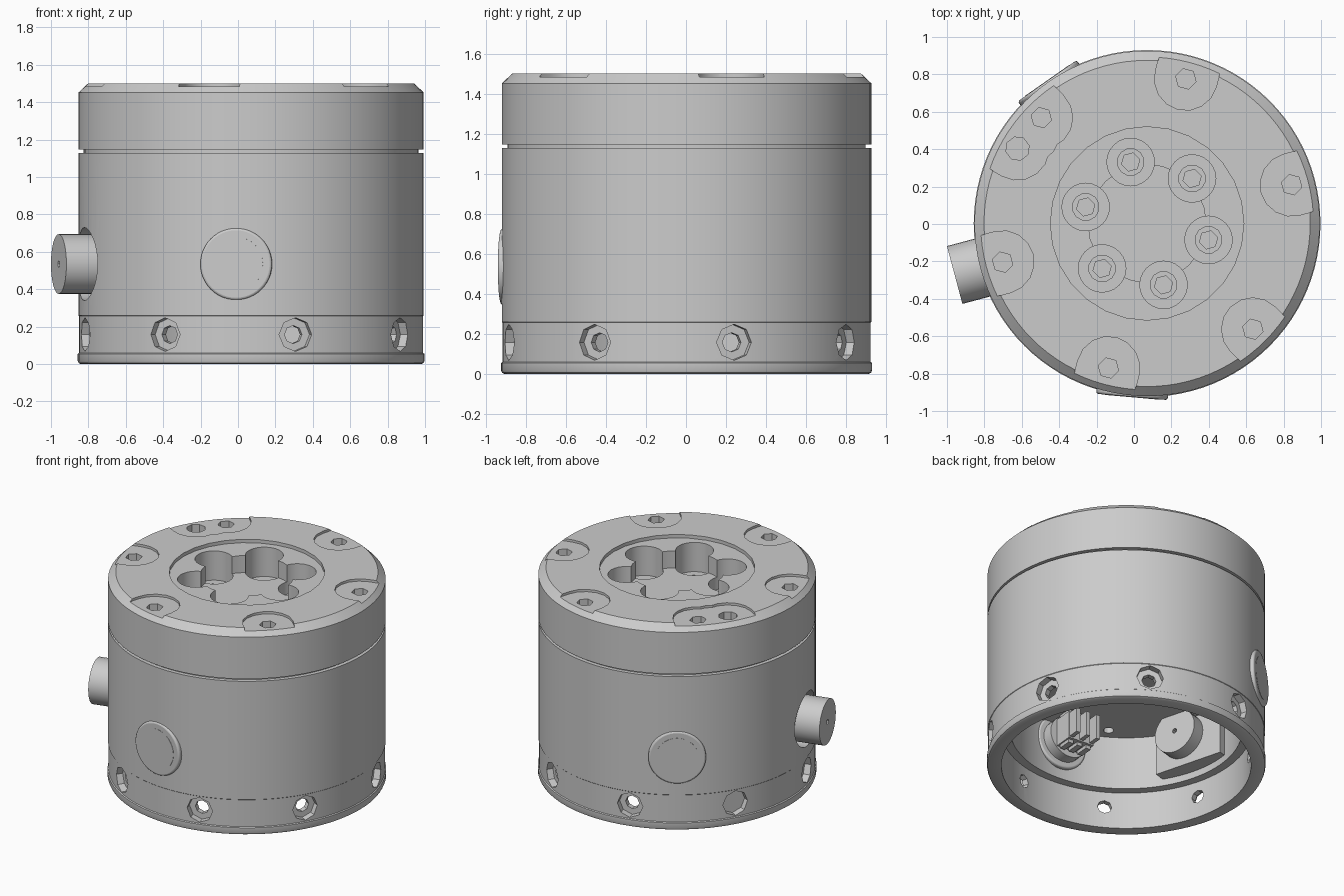
import bpy, bmesh, math
from mathutils import Matrix, Vector

if "Cube" in bpy.data.objects:
    bpy.data.objects.remove(bpy.data.objects["Cube"])

CX, CY = 0.07, 0.003          # axis of the round housing
PORT_Z = 0.535


def make(name, bm):
    bmesh.ops.recalc_face_normals(bm, faces=bm.faces)
    me = bpy.data.meshes.new(name)
    bm.to_mesh(me)
    bm.free()
    ob = bpy.data.objects.new(name, me)
    bpy.context.collection.objects.link(ob)
    return ob


def frame(ang, t=0.0, s=0.0, z=0.0):
    """Local frame: x radial, y tangential, z up, measured from the housing axis."""
    return (Matrix.Translation((CX, CY, 0)) @ Matrix.Rotation(math.radians(ang), 4, 'Z')
            @ Matrix.Translation((t, s, z)))


def lathe(name, profile, n=96):
    bm = bmesh.new()
    vs = [bm.verts.new((r, 0, z)) for r, z in profile]
    es = [bm.edges.new(p) for p in zip(vs, vs[1:])]
    bmesh.ops.spin(bm, geom=vs + es, cent=(0, 0, 0), axis=(0, 0, 1),
                   angle=2 * math.pi, steps=n)
    bmesh.ops.remove_doubles(bm, verts=bm.verts, dist=1e-5)
    bmesh.ops.translate(bm, verts=bm.verts, vec=(CX, CY, 0))
    return make(name, bm)


def cone(name, m, depth, r, n):
    bm = bmesh.new()
    bmesh.ops.create_cone(bm, cap_ends=True, segments=n, radius1=r, radius2=r,
                          depth=depth, matrix=m)
    return make(name, bm)


def vert(name, ang, rad, z0, z1, r, n=24):
    return cone(name, frame(ang, rad, 0, (z0 + z1) / 2), z1 - z0, r, n)


def rod(name, ang, t0, t1, z, r, n=32):
    m = frame(ang, (t0 + t1) / 2, 0, z) @ Matrix.Rotation(math.pi / 2, 4, 'Y')
    return cone(name, m, t1 - t0, r, n)


def box(name, ang, t, s, z):
    bm = bmesh.new()
    m = frame(ang, sum(t) / 2, sum(s) / 2, sum(z) / 2)
    m = m @ Matrix.Diagonal((t[1] - t[0], s[1] - s[0], z[1] - z[0], 1))
    bmesh.ops.create_cube(bm, size=1, matrix=m)
    return make(name, bm)


def u_pocket(ang, rad, r, z0, z1):
    """U-shaped prism, open towards the rim."""
    pts = [(r * math.cos(a), r * math.sin(a))
           for a in (math.radians(90 + 22.5 * i) for i in range(9))]
    pts += [(0.3, -r), (0.3, r)]
    bm = bmesh.new()
    f = bm.faces.new([bm.verts.new((x, y, z0)) for x, y in pts])
    ext = bmesh.ops.extrude_face_region(bm, geom=[f])['geom']
    bmesh.ops.translate(bm, vec=(0, 0, z1 - z0),
                        verts=[v for v in ext if isinstance(v, bmesh.types.BMVert)])
    bm.transform(frame(ang, rad))
    return make('pocket_cutter', bm)


def cut(target, cutter):
    cutter.hide_render = True
    mod = target.modifiers.new('cut', 'BOOLEAN')
    mod.operation = 'DIFFERENCE'
    mod.solver = 'EXACT'
    mod.object = cutter
    bpy.context.view_layer.objects.active = target
    bpy.ops.object.modifier_apply(modifier=mod.name)
    bpy.data.objects.remove(cutter, do_unlink=True)


# Main housing, hollow from below
housing = lathe('housing', [
    (0, 0.66), (0.77, 0.66), (0.77, 0.27), (0.83, 0.27), (0.83, 0.0), (0.91, 0.0),
    (0.922, 0.006), (0.927, 0.018), (0.927, 0.055), (0.92, 0.06), (0.92, 0.257),
    (0.923, 0.26), (0.923, 1.128), (0.895, 1.128), (0.895, 1.146), (0, 1.146)])

# Screw holes round the skirt
for i in range(8):
    a = 15 + 45 * i
    cut(housing, rod('c', a, 0.87, 1.0, 0.158, 0.09, 8))
    cut(housing, rod('c', a, 0.7, 1.0, 0.158, 0.048, 8))

# Open port for the side connector, and holes in the inner ceiling
cut(housing, rod('c', 195, 0.79, 1.0, PORT_Z, 0.195))
for i in range(6):
    cut(housing, vert('c', 240 + 60 * i, 0.68, 0.5, 0.72, 0.035, 12))

# Top flange with a chamfered rim
flange = lathe('top_flange', [
    (0, 1.146), (0.923, 1.146), (0.923, 1.452), (0.872, 1.5), (0, 1.5)])

# Central recess, pit and six counterbores
cut(flange, vert('c', 0, 0, 1.475, 1.6, 0.517, 28))
cut(flange, vert('c', 0, 0, 1.35, 1.6, 0.315, 24))
for i in range(6):
    a = 45 + 60 * i
    cut(flange, vert('c', a, 0.34, 1.26, 1.6, 0.127, 24))
    cut(flange, vert('c', a, 0.34, 1.23, 1.6, 0.072, 12))
    cut(flange, vert('c', a, 0.34, 1.17, 1.6, 0.05, 6))

# Shallow rim pockets with their screw holes
for a in (75, 15, -45, -105, -165, 135, 142.5, 150):
    cut(flange, u_pocket(a, 0.80, 0.168, 1.483, 1.6))
for a in (75, 15, -45, -105, -165, 135, 150):
    cut(flange, vert('c', a, 0.80, 1.40, 1.6, 0.064 if a == 150 else 0.056, 6 if a != 150 else 8))

parts = [housing, flange]

# Closed side ports: rounded plug, raised face, inner collar and electrical connector
for k, a in enumerate((-95, 125)):
    plug = rod(f'port_plug_{k}', a, 0.74, 0.931, PORT_Z, 0.192, 48)
    bev = plug.modifiers.new('round', 'BEVEL')
    bev.width, bev.segments, bev.limit_method = 0.012, 3, 'ANGLE'
    parts += [plug,
              rod(f'port_face_{k}', a, 0.9, 0.933, PORT_Z, 0.145, 32),
              rod(f'port_collar_{k}', a, 0.66, 0.75, PORT_Z, 0.15, 32)]
    box(f'connector_base_{k}', a, (0.52, 0.67), (-0.1, 0.1), (PORT_Z - 0.1, PORT_Z + 0.1))
    for j in (-1, 0, 1):
        box(f'connector_rib_{k}_{j}', a, (0.44, 0.53), (j * 0.08 - 0.015, j * 0.08 + 0.015),
            (PORT_Z - 0.09, PORT_Z + 0.09))
        box(f'connector_clip_{k}_{j}', a, (0.54, 0.64), (j * 0.07 - 0.02, j * 0.07 + 0.02),
            (PORT_Z - 0.125, PORT_Z + 0.125))

# Side connector barrel with a small centre hole at each end, and its inner mount
barrel = rod('side_connector', 195, 0.56, 1.065, PORT_Z, 0.16, 32)
for t in (0.56, 1.065):
    cut(barrel, rod('c', 195, t - 0.04, t + 0.04, PORT_Z, 0.018, 8))
parts.append(barrel)
box('connector_mount', 195, (0.66, 0.785), (-0.3, 0.22), (0.32, 0.67))

# Smooth the round parts, keeping hard edges
for ob in parts:
    bpy.ops.object.select_all(action='DESELECT')
    ob.select_set(True)
    bpy.context.view_layer.objects.active = ob
    bpy.ops.object.shade_smooth_by_angle(angle=math.radians(28))
